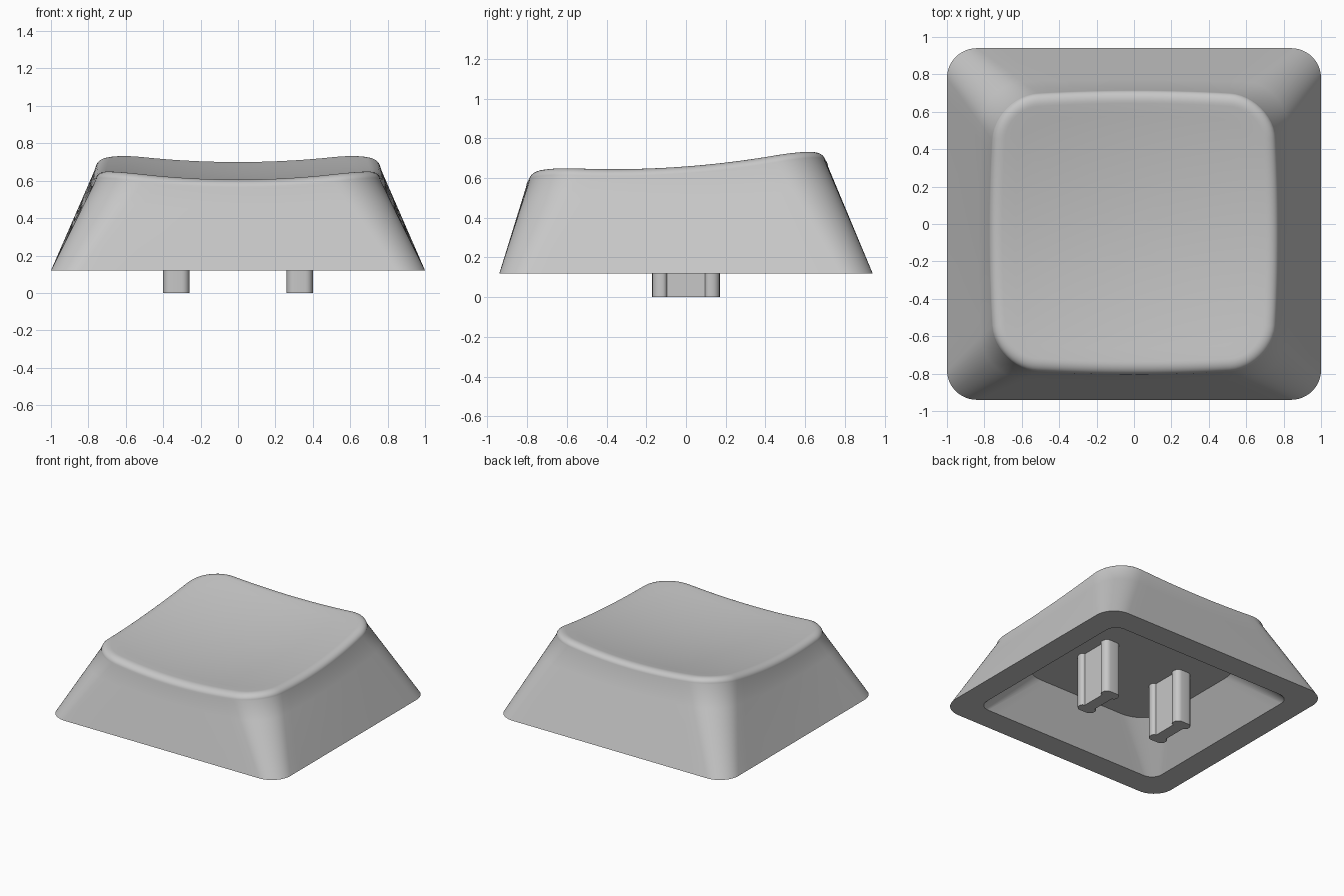
import bpy, bmesh, math

if "Cube" in bpy.data.objects:
    bpy.data.objects.remove(bpy.data.objects["Cube"], do_unlink=True)

grey = bpy.data.materials.new("light_grey_plastic")
grey.use_nodes = True
colour = (0.57, 0.57, 0.57, 1)
grey.diffuse_color = colour
grey.node_tree.nodes["Principled BSDF"].inputs["Base Color"].default_value = colour

CORNER, SIDE = 12, 14   # segments per rounded corner and per straight side


def outline(hx, y0, y1, r, bow=0.0):
    """Rounded rectangle, counter-clockwise, with gently bowed sides."""
    cy, hy = (y0 + y1) / 2, (y1 - y0) / 2
    arcs = []
    for i, (sx, sy) in enumerate([(1, 1), (-1, 1), (-1, -1), (1, -1)]):
        arc = []
        for k in range(CORNER + 1):
            a = math.pi / 2 * (i + k / CORNER)
            arc.append((sx * (hx - r) + r * math.cos(a), sy * (hy - r) + r * math.sin(a)))
        arcs.append(arc)
    pts = []
    for i, arc in enumerate(arcs):
        pts += arc
        (ax, ay), (bx, by) = arc[-1], arcs[(i + 1) % 4][0]
        for k in range(1, SIDE):
            t = k / SIDE
            pts.append((ax + (bx - ax) * t, ay + (by - ay) * t))
    return [(x * (1 - bow * (y / hy) ** 2), cy + y * (1 - bow * (x / hx) ** 2))
            for x, y in pts]


def dish(x, y):
    """Height of the spherical, tilted finger dish."""
    return 0.6 + 0.077 * y + 0.115 * (x * x + y * y)


def finish(bm, name):
    bmesh.ops.recalc_face_normals(bm, faces=bm.faces)
    mesh = bpy.data.meshes.new(name)
    bm.to_mesh(mesh)
    bm.free()
    mesh.materials.append(grey)
    obj = bpy.data.objects.new(name, mesh)
    bpy.context.collection.objects.link(obj)
    bpy.ops.object.select_all(action='DESELECT')
    obj.select_set(True)
    bpy.context.view_layer.objects.active = obj
    bpy.ops.object.shade_smooth_by_angle(angle=math.radians(35))


# Cap shell: ceiling, cavity wall, bottom rim, outer wall, rounded edge, dish
BASE, CEILING = 0.12, 0.42
rings = []
rings.append([(x, y, CEILING) for x, y in outline(0.61, -0.58, 0.52, 0.24)])
rings.append([(x, y, BASE) for x, y in outline(0.81, -0.75, 0.75, 0.09)])
foot = [(x, y, BASE) for x, y in outline(1.0, -0.94, 0.94, 0.16)]
rings.append(foot)

DROP, INSET, STEPS = 0.055, 0.07, 8
edge = []
for k in range(STEPS + 1):
    a = math.pi / 2 * k / STEPS
    d = INSET * (1 - math.cos(a))
    drop = DROP * (1 - math.sin(a))
    shape = outline(0.775 - d, -0.805 + d, 0.715 - d, 0.24 - d, 0.04)
    edge.append([(x, y, dish(x, y) - drop) for x, y in shape])

for t in (0.25, 0.5, 0.75):
    rings.append([tuple(p + (q - p) * t for p, q in zip(u, v))
                  for u, v in zip(foot, edge[0])])
rings += edge

MID_Y = -0.05
for s in (0.9, 0.8, 0.65, 0.5, 0.35, 0.2, 0.08):
    ring = []
    for x, y, z in edge[-1]:
        x, y = x * s, MID_Y + (y - MID_Y) * s
        ring.append((x, y, dish(x, y)))
    rings.append(ring)

bm = bmesh.new()
loops = [[bm.verts.new(p) for p in ring] for ring in rings]
for lower, upper in zip(loops, loops[1:]):
    n = len(lower)
    for i in range(n):
        j = (i + 1) % n
        bm.faces.new((lower[i], lower[j], upper[j], upper[i]))
bm.faces.new(loops[0])
bm.faces.new(loops[-1])
finish(bm, "keycap_shell")


# Stems: dog-bone posts hanging from the ceiling
def lobe_corner(cx, cy, r, start):
    return [(cx + r * math.cos(a), cy + r * math.sin(a))
            for a in (start + math.pi / 2 * k / 5 for k in range(6))]


quarter = [(0.045, 0.0), (0.045, 0.095)]
quarter += lobe_corner(0.045, 0.12, 0.025, -math.pi / 2)[1:]
quarter += lobe_corner(0.03, 0.13, 0.04, 0)
half = quarter + [(-x, y) for x, y in reversed(quarter)]
profile = half + [(-x, -y) for x, y in half[1:-1]]

for name, side in (("left_stem", 1), ("right_stem", -1)):
    bm = bmesh.new()
    face = bm.faces.new([bm.verts.new((side * 0.33 + x, y, 0)) for x, y in profile])
    top = bmesh.ops.extrude_face_region(bm, geom=[face])["geom"]
    bmesh.ops.translate(bm, vec=(0, 0, CEILING),
                        verts=[v for v in top if isinstance(v, bmesh.types.BMVert)])
    finish(bm, name)
